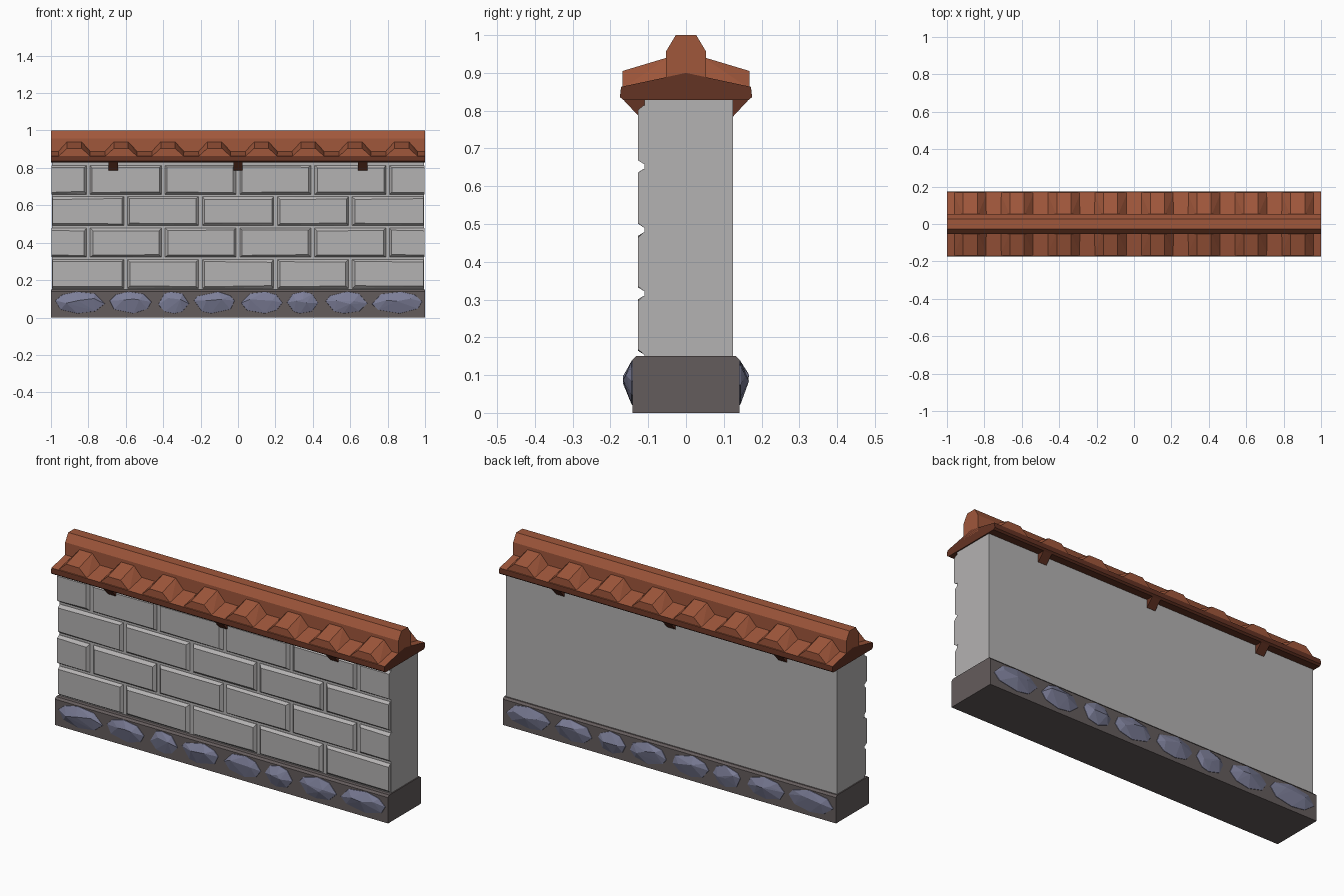
import bpy, bmesh, random
from math import cos, sin, tau, radians

random.seed(4)
if "Cube" in bpy.data.objects:
    bpy.data.objects.remove(bpy.data.objects["Cube"])


def material(name, rgb):
    linear = [((c / 255 + 0.055) / 1.055) ** 2.4 for c in rgb] + [1]
    m = bpy.data.materials.new(name)
    m.use_nodes = True
    m.diffuse_color = linear
    m.node_tree.nodes["Principled BSDF"].inputs["Base Color"].default_value = linear
    return m


GREY = material("pale grey block", (180, 178, 178))
BASE = material("dark plinth grey", (100, 92, 92))
STONE = material("blue grey stone", (124, 126, 152))
TILE = material("terracotta", (160, 87, 59))
WOOD = material("dark brown", (100, 51, 35))


def solid(name, points, mat, top_mat=None, merge=1):
    """Closed convex solid round the points; upward faces may use top_mat."""
    bm = bmesh.new()
    for p in points:
        bm.verts.new(p)
    bmesh.ops.convex_hull(bm, input=bm.verts)
    bmesh.ops.delete(bm, geom=[v for v in bm.verts if not v.link_faces], context="VERTS")
    bmesh.ops.dissolve_limit(bm, angle_limit=radians(merge), verts=bm.verts, edges=bm.edges)
    bmesh.ops.recalc_face_normals(bm, faces=bm.faces)
    mesh = bpy.data.meshes.new(name)
    mesh.materials.append(mat)
    if top_mat:
        mesh.materials.append(top_mat)
        for f in bm.faces:
            f.material_index = int(f.normal.z > 0.5)
    bm.to_mesh(mesh)
    bm.free()
    ob = bpy.data.objects.new(name, mesh)
    bpy.context.collection.objects.link(ob)
    return ob


def prism(name, profile, x0, x1, mat, top_mat=None):
    """Extrude a (y, z) profile along x."""
    return solid(name, [(x, y, z) for x in (x0, x1) for y, z in profile], mat, top_mat)


def both(half):
    """Mirror a half profile across y = 0."""
    return [(s * y, z) for s in (-1, 1) for y, z in half]


# Plinth, wall core, roof slab and ridge cap
prism("plinth", both([(0.142, 0), (0.142, 0.14), (0.132, 0.15)]), -1, 1, BASE)
prism("wall_core", [(-0.11, 0.14), (0.124, 0.14), (0.124, 0.84), (-0.11, 0.84)],
      -0.994, 0.994, GREY)
prism("roof_slab", both([(0.165, 0.828), (0.175, 0.836), (0.172, 0.863), (0, 0.9)]),
      -1, 1, WOOD, TILE)
prism("ridge_cap", both([(0.053, 0.87), (0.053, 0.957), (0.027, 1.0)]), -1, 1, TILE)


# Blocks on the front in four staggered courses
def block(x0, x1, z0, z1):
    def inset():
        return random.uniform(0.009, 0.016)
    left = 0 if x0 < -0.99 else inset()
    right = 0 if x1 > 0.99 else inset()
    pts = [(x, y, z) for x in (x0, x1) for z in (z0, z1) for y in (-0.1, -0.112)]
    pts += [(x, -0.127, z) for x in (x0 + left, x1 - right)
            for z in (z0 + inset(), z1 - inset())]
    solid("block", pts, GREY)


for row in range(4):
    z = 0.155 + 0.168 * row
    joints = [-1 + 0.4 * i for i in range(6)]
    if row % 2:
        joints = [-1] + [-0.8 + 0.4 * i for i in range(5)] + [1]
    for a, b in zip(joints, joints[1:]):
        half_block = row % 2
        x0 = a + (0.01 if a > -0.99 else 0.004 if half_block else 0.008)
        x1 = b - (0.01 if b < 0.99 else 0.004 if half_block else 0.008)
        block(x0, x1, z, z + 0.155)

# Rough faceted stones set in both long sides of the plinth
stones = [(-0.845, 0.137), (-0.575, 0.115), (-0.345, 0.085), (-0.127, 0.113),
          (0.127, 0.113), (0.345, 0.085), (0.58, 0.115), (0.85, 0.138)]
for s in (-1, 1):
    for cx, w in stones:
        ring = [i * tau / 8 + random.uniform(-0.2, 0.2) for i in range(8)]
        pts = []
        for y, scale in ((0.138, 1), (0.144, 0.97)):
            pts += [(cx + w * scale * cos(a), y, 0.08 + 0.06 * scale * sin(a)) for a in ring]
        for fx in (-0.45, 0.05, 0.4):
            pts.append((cx + w * (fx + random.uniform(-0.15, 0.15)),
                        random.uniform(0.155, 0.168), random.uniform(0.072, 0.105)))
        solid("plinth_stone", [(-s * x, s * y, z) for x, y, z in pts], STONE)

# Raised roof tiles and small eave brackets on both slopes
for s in (-1, 1):
    for i in range(8):
        cx = -0.875 + 0.25 * i
        pts = []
        for y, low, high in ((0.168, 0.858, 0.905), (0.045, 0.885, 0.942)):
            pts += [(cx + d * 0.09, s * y, low) for d in (-1, 1)]
            pts += [(cx + d * 0.038, s * y, high) for d in (-1, 1)]
        solid("roof_tile", pts, TILE)
    for cx in (-0.667, 0, 0.667):
        wedge = [(s * y, z) for y, z in
                 ((0.1, 0.835), (0.165, 0.835), (0.165, 0.828), (0.125, 0.785), (0.1, 0.785))]
        prism("eave_bracket", wedge, cx - 0.025, cx + 0.025, WOOD)
